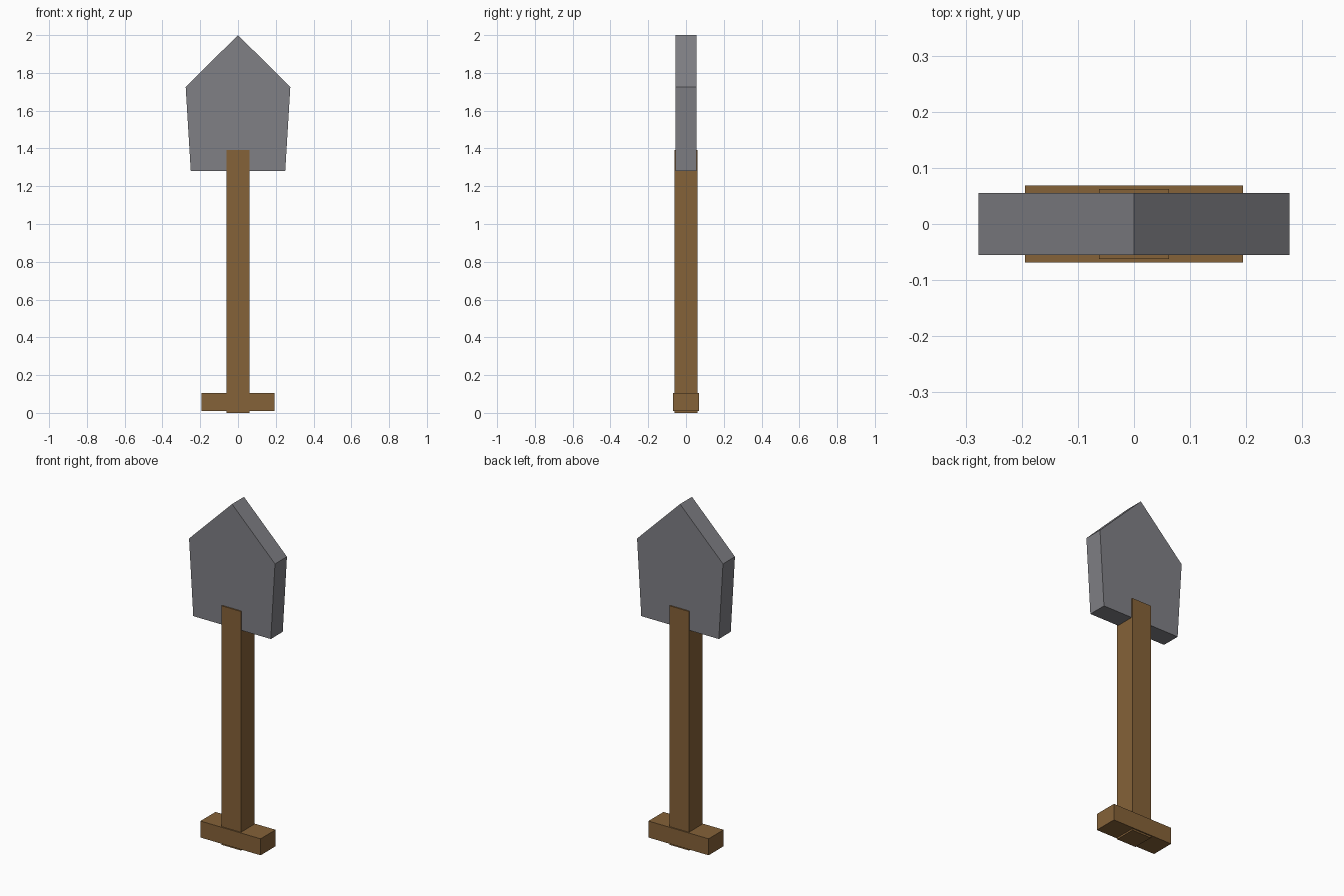
import bpy

cube = bpy.data.objects.get("Cube")
if cube:
    bpy.data.objects.remove(cube, do_unlink=True)


def material(name, colour):
    mat = bpy.data.materials.new(name)
    mat.use_nodes = True
    mat.diffuse_color = colour
    mat.node_tree.nodes["Principled BSDF"].inputs["Base Color"].default_value = colour
    return mat


def prism(name, outline, half_depth, mat):
    """Extrude an x-z outline (counter-clockwise from the front) along y."""
    n = len(outline)
    verts = [(x, y, z) for y in (-half_depth, half_depth) for x, z in outline]
    faces = [tuple(range(n)), tuple(reversed(range(n, 2 * n)))]
    for i in range(n):
        j = (i + 1) % n
        faces.append((j, i, i + n, j + n))
    mesh = bpy.data.meshes.new(name)
    mesh.from_pydata(verts, [], faces)
    mesh.materials.append(mat)
    obj = bpy.data.objects.new(name, mesh)
    bpy.context.collection.objects.link(obj)
    return obj


def bar(name, half_width, bottom, top, half_depth, mat):
    w = half_width
    return prism(name, [(-w, bottom), (w, bottom), (w, top), (-w, top)], half_depth, mat)


wood = material("brown wood", (0.235, 0.122, 0.04, 1))
metal = material("grey metal", (0.216, 0.216, 0.235, 1))

# Shaft and the cross grip at its foot
bar("shaft", 0.062, 0.0, 1.393, 0.062, wood)
bar("grip", 0.194, 0.01, 0.106, 0.069, wood)

# Pointed blade, flaring slightly up to the shoulders
prism("blade", [(-0.25, 1.28), (0.25, 1.28), (0.277, 1.725), (0, 2.0), (-0.277, 1.725)],
      0.055, metal)
